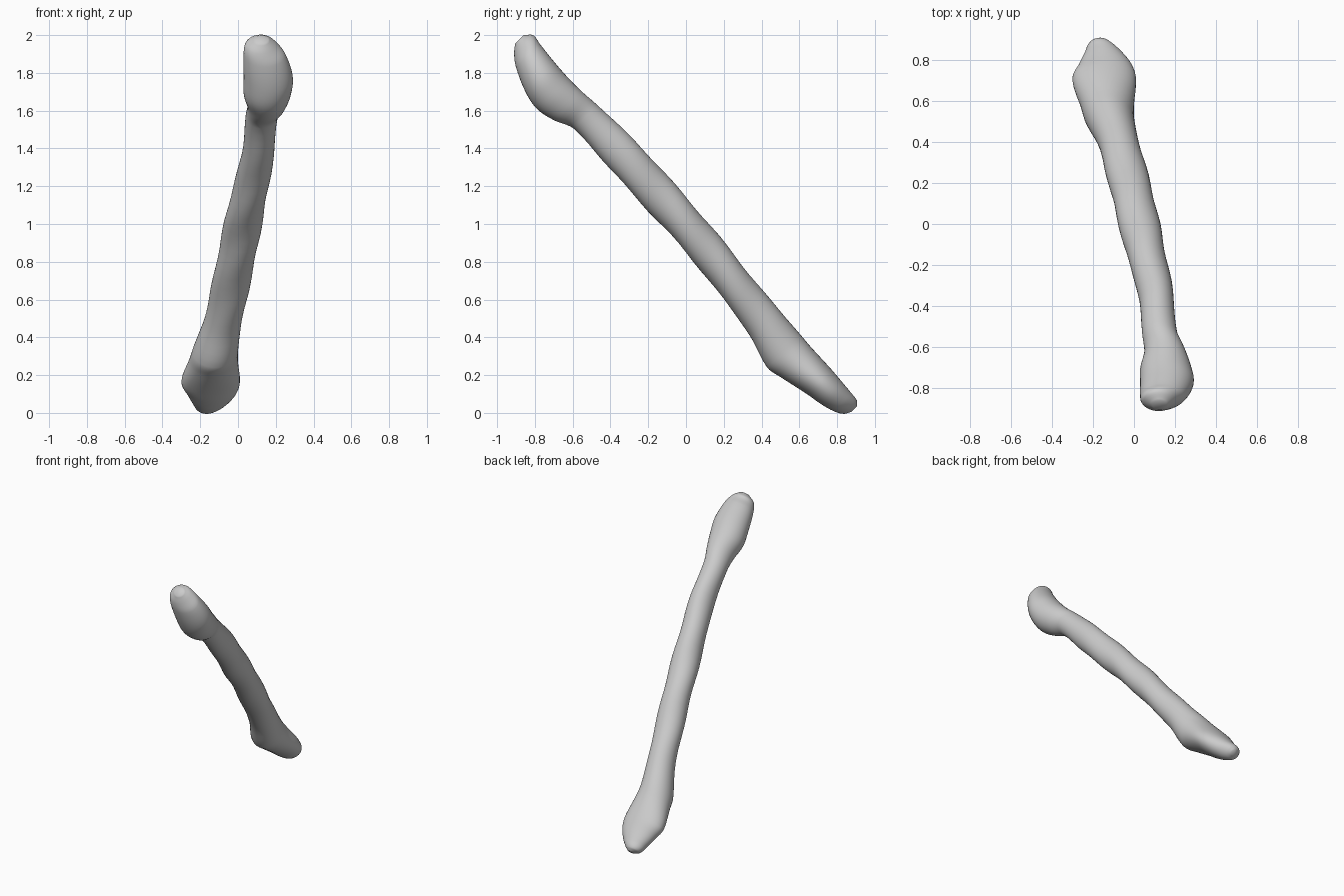
import bpy, bmesh, math
from mathutils import Vector

cube = bpy.data.objects.get("Cube")
if cube:
    bpy.data.objects.remove(cube, do_unlink=True)

SIDES = 40
STEPS = 5

# Slanted sections: position along shaft, low, high, right edge, left edge
SECTIONS = [
    (-2.86, 1.05, 1.14, .09, .16),
    (-2.81, .99, 1.19, .04, .20),
    (-2.73, .93, 1.18, .03, .25),
    (-2.55, .85, 1.16, .03, .29),
    (-2.4, .82, 1.15, .03, .28),
    (-2.25, .85, 1.15, .05, .25),
    (-2.1, .91, 1.16, .04, .21),
    (-1.7, .89, 1.17, .02, .19),
    (-1.27, .87, 1.15, -.04, .15),
    (-.85, .85, 1.12, -.09, .11),
    (-.4, .8, 1.07, -.14, .06),
    (-.08, .75, 1.04, -.18, .02),
    (.19, .67, 1.02, -.24, 0),
    (.31, .69, 1.01, -.26, 0),
    (.54, .74, 1, -.3, .01),
    (.66, .76, .99, -.27, -.01),
    (.77, .79, .98, -.24, -.06),
    (.84, .83, .97, -.22, -.11),
    (.87, .88, .94, -.18, -.14),
]


def spline(a, b, c, d, t):
    """Smooth value between b and c, respecting uneven spacing along the shaft."""
    span = c[0] - b[0]

    def slope(p, q, k):
        return (q[k] - p[k]) / max(q[0] - p[0], 1e-6) * span

    h = t * t * (3 - 2 * t)
    result = [b[0] + span * t]
    for k in range(1, 5):
        m, n = slope(a, c, k), slope(b, d, k)
        result.append(b[k] * (1 - h) + c[k] * h
                      + m * t * (1 - t) ** 2 - n * t * t * (1 - t))
    return result


def ring(bm, section):
    """One oval section lying across the sloping shaft."""
    s, low, high, right, left = section
    middle = max(0, 1 - ((s + 1) / 1.1) ** 2)
    verts = []
    for i in range(SIDES):
        a = math.tau * i / SIDES
        # Gentle hand-formed unevenness on the shaft
        swell = 1 + .04 * middle * math.sin(2 * a + s * 11)
        x = (left + right) / 2 + (left - right) / 2 * math.cos(a) * swell
        u = (low + high) / 2 + (high - low) / 2 * math.sin(a) * swell
        verts.append(bm.verts.new(Vector((x, (u + s) / 2, (u - s) / 2))))
    return verts


# Loft the whole bone, with a flared knob at either end
bm = bmesh.new()
last = len(SECTIONS) - 1
rings = []
for i in range(last):
    a, b, c, d = (SECTIONS[min(max(i + k, 0), last)] for k in (-1, 0, 1, 2))
    rings += [ring(bm, spline(a, b, c, d, j / STEPS)) for j in range(STEPS)]
rings.append(ring(bm, SECTIONS[last]))
for p, q in zip(rings, rings[1:]):
    for i in range(SIDES):
        j = (i + 1) % SIDES
        bm.faces.new((p[i], p[j], q[j], q[i]))
bm.faces.new(rings[0])
bm.faces.new(rings[-1])
bmesh.ops.recalc_face_normals(bm, faces=bm.faces)
mesh = bpy.data.meshes.new("long_bone")
bm.to_mesh(mesh)
bm.free()

bone = bpy.data.objects.new("long_bone", mesh)
bpy.context.collection.objects.link(bone)

# Plain pale grey
grey = bpy.data.materials.new("pale_grey")
grey.use_nodes = True
grey.diffuse_color = (.6, .6, .6, 1)
grey.node_tree.nodes["Principled BSDF"].inputs["Base Color"].default_value = (.6, .6, .6, 1)
mesh.materials.append(grey)

bpy.ops.object.select_all(action="DESELECT")
bone.select_set(True)
bpy.context.view_layer.objects.active = bone
bpy.ops.object.shade_smooth_by_angle(angle=math.radians(50))
